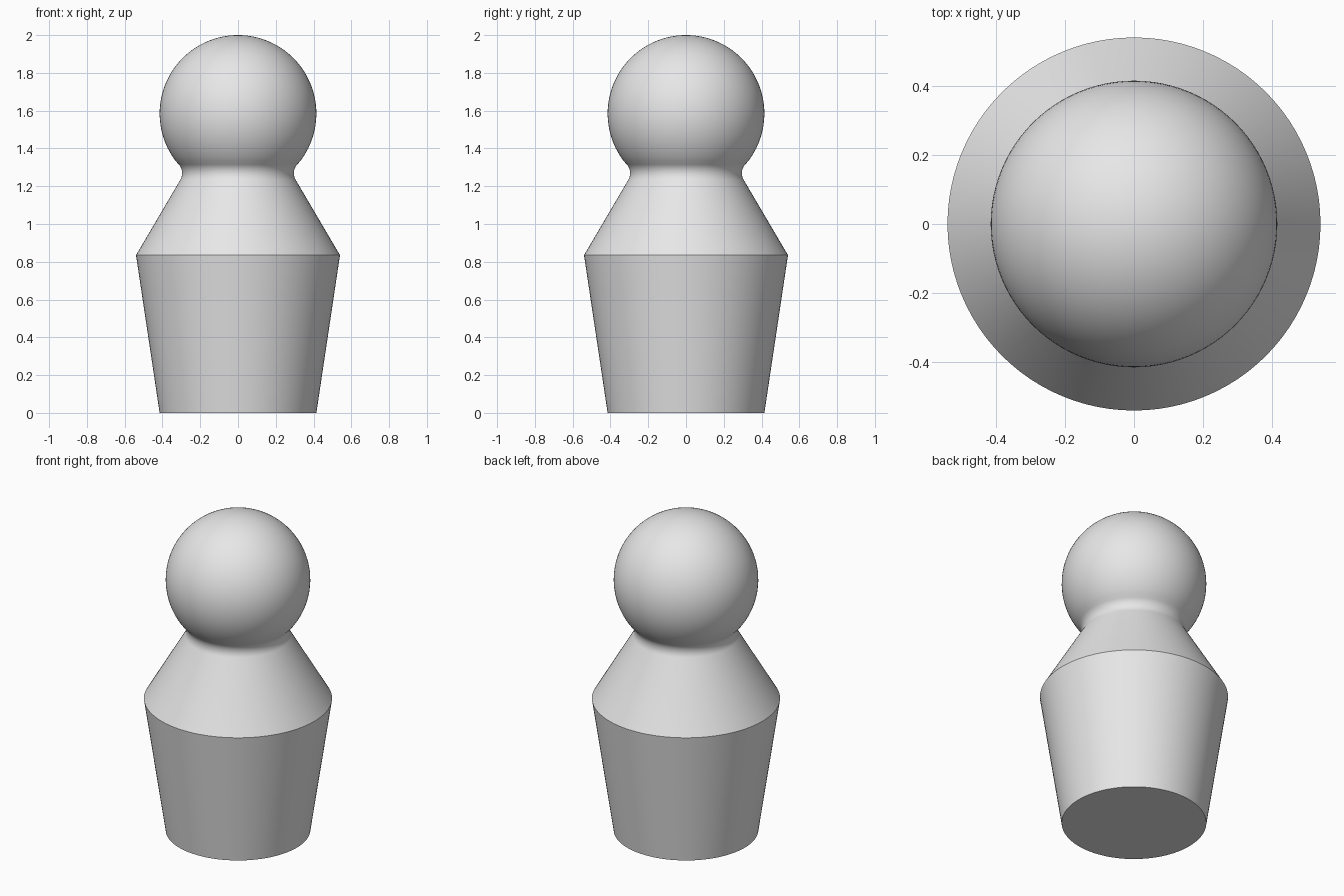
import bpy, bmesh, math

cube = bpy.data.objects.get("Cube")
if cube:
    bpy.data.objects.remove(cube, do_unlink=True)

# Plain grey material
GREY = (0.8, 0.8, 0.8, 1.0)
mat = bpy.data.materials.new("plain grey")
mat.use_nodes = True
mat.diffuse_color = GREY
mat.node_tree.nodes["Principled BSDF"].inputs["Base Color"].default_value = GREY


def arc(cx, cz, radius, start, end, steps):
    """Points on an arc in the profile plane, angles in degrees."""
    points = []
    for i in range(steps + 1):
        a = math.radians(start + (end - start) * i / steps)
        points.append((cx + radius * math.cos(a), cz + radius * math.sin(a)))
    return points


# Profile: tapered body, sloping shoulder, neck fillet, ball head
SIDES = 96
profile = [(0.415, 0.0), (0.54, 0.835)]
profile += arc(0.366, 1.269, 0.07, 210.5, 139.2, 10)
profile += arc(0.0, 1.585, 0.415, -40.8, 90, 36)[1:-1]

# Lathe the profile around the z axis
bm = bmesh.new()
rings = []
for r, z in profile:
    rings.append([bm.verts.new((r * math.cos(math.tau * i / SIDES),
                                r * math.sin(math.tau * i / SIDES), z))
                  for i in range(SIDES)])
for low, high in zip(rings, rings[1:]):
    for i in range(SIDES):
        j = (i + 1) % SIDES
        bm.faces.new((low[i], low[j], high[j], high[i]))

# Flat base and closed crown
bm.faces.new(list(reversed(rings[0])))
crown = bm.verts.new((0, 0, 2.0))
for i in range(SIDES):
    bm.faces.new((rings[-1][i], rings[-1][(i + 1) % SIDES], crown))

mesh = bpy.data.meshes.new("peg_figure")
bm.to_mesh(mesh)
bm.free()
mesh.materials.append(mat)
figure = bpy.data.objects.new("peg_figure", mesh)
bpy.context.collection.objects.link(figure)

# Smooth surfaces with crisp shoulder and base edges
bpy.ops.object.select_all(action='DESELECT')
figure.select_set(True)
bpy.context.view_layer.objects.active = figure
bpy.ops.object.shade_smooth_by_angle(angle=math.radians(30))
